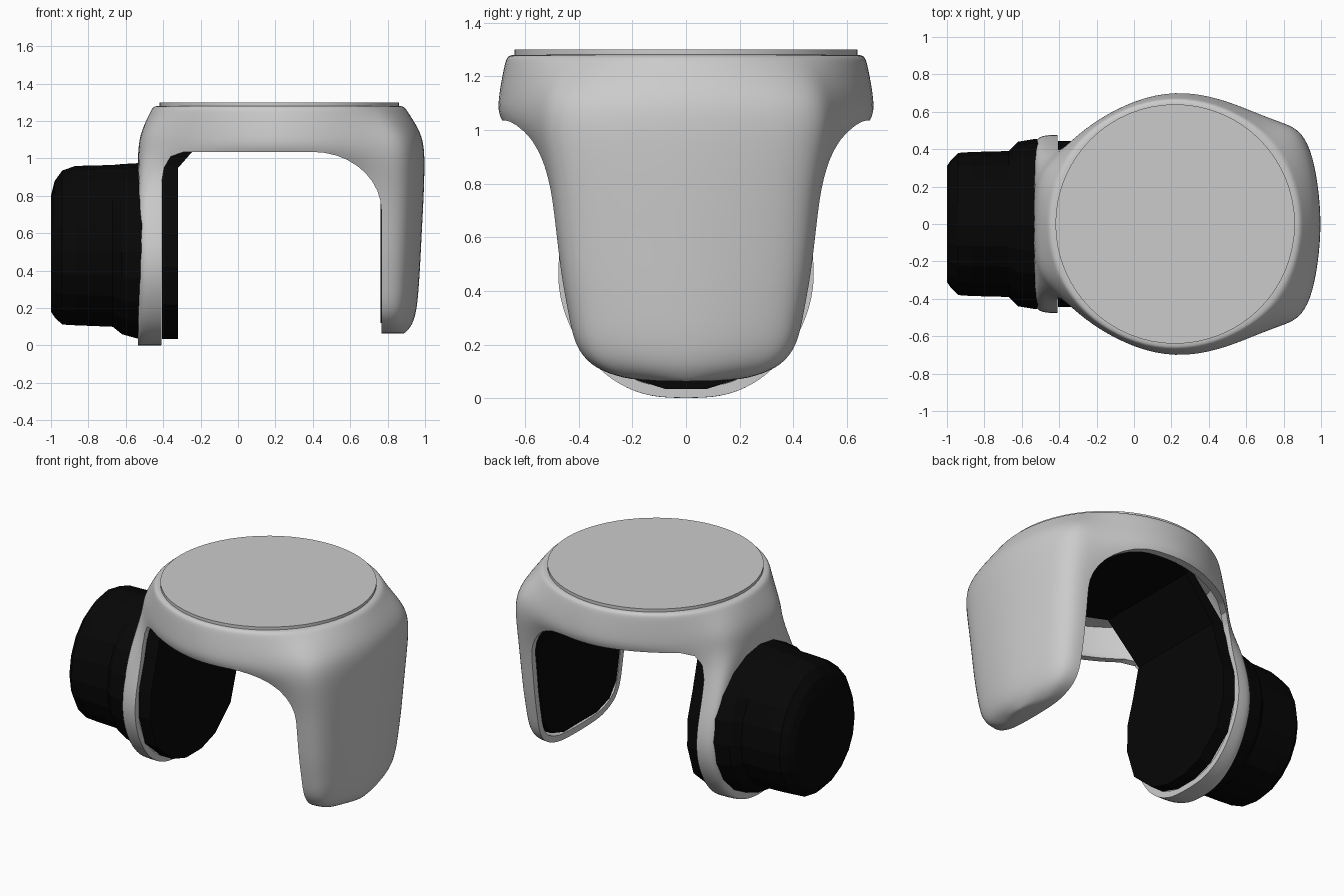
import bpy, bmesh, math

if "Cube" in bpy.data.objects:
    bpy.data.objects.remove(bpy.data.objects["Cube"])

CX = 0.22  # centre of the round cap

black = bpy.data.materials.new("black_plastic")
black.diffuse_color = (0.002, 0.002, 0.002, 1)
black.use_nodes = True
black.node_tree.nodes["Principled BSDF"].inputs["Base Color"].default_value = black.diffuse_color


def make(name, verts, faces, mat=None):
    me = bpy.data.meshes.new(name)
    me.from_pydata(verts, [], faces)
    bm = bmesh.new()
    bm.from_mesh(me)
    bmesh.ops.remove_doubles(bm, verts=bm.verts, dist=1e-5)
    bmesh.ops.recalc_face_normals(bm, faces=bm.faces)
    bm.to_mesh(me)
    bm.free()
    ob = bpy.data.objects.new(name, me)
    bpy.context.collection.objects.link(ob)
    if mat:
        me.materials.append(mat)
    return ob


def bridge(rings, n):
    return [(r * n + i, r * n + (i + 1) % n, (r + 1) * n + (i + 1) % n, (r + 1) * n + i)
            for r in range(rings - 1) for i in range(n)]


def activate(ob):
    bpy.ops.object.select_all(action='DESELECT')
    ob.select_set(True)
    bpy.context.view_layer.objects.active = ob


def lerp(a, b, t):
    return tuple(p + (q - p) * t for p, q in zip(a, b))


# Half outline of the shell seen from above, left to right
PLAN = [(-.535, 0), (-.535, .15), (-.51, .28), (-.43, .36), (-.33, .455), (-.2, .56),
        (0, .665), (CX, .718), (.45, .682), (.65, .60), (.78, .55), (.88, .515),
        (.945, .41), (.985, .22), (1.003, 0)]


def circle_plan(r):
    out = []
    for x, y in PLAN:
        d = math.hypot(x - CX, y)
        out.append((CX + (x - CX) * r / d, y * r / d))
    return out


def arm_plan(wl, wr, dx):
    left = [(-.535, 0), (-.535, .7 * wl), (-.535, .95 * wl), (-.48, wl), (-.38, wl)]
    mid = [(x, wl + (wr - wl) * (x + .38) / 1.03) for x in (-.2, 0, CX, .45)]
    right = [(.65, wr), (.78, wr), (.88 + dx / 2, .95 * wr), (.945 + dx, .78 * wr),
             (.985 + dx, .4 * wr), (1.003 + dx, 0)]
    return left + mid + right


# Shell levels: left height, right height, half outline
levels = [(1.282, 1.282, circle_plan(.62)), (1.282, 1.282, circle_plan(.675))]
for z, t in ((1.255, .1), (1.2, .45), (1.12, .88), (1.03, 1)):
    levels.append((z, z, [lerp(a, b, t) for a, b in zip(circle_plan(.682), PLAN)]))
levels.append((.93, .93, [lerp(a, b, .5) for a, b in zip(PLAN, arm_plan(.37, .52, 0))]))
for zl, zr, wl, wr, dx in ((.78, .78, .41, .505, -.005), (.6, .6, .465, .485, -.015),
                           (.45, .45, .485, .467, -.022), (.3, .32, .455, .442, -.03),
                           (.15, .2, .37, .42, -.04), (.06, .12, .27, .36, -.06),
                           (.015, .08, .17, .26, -.09), (.0, .062, .08, .16, -.11)):
    levels.append((zl, zr, arm_plan(wl, wr, dx)))

verts = []
m = len(PLAN)
for zl, zr, half in levels:
    full = half + [(x, -y) for x, y in reversed(half[1:-1])]
    for i, (x, y) in enumerate(full):
        j = i if i < m else 2 * (m - 1) - i
        t = min(max((j - 4) / 5, 0), 1)
        verts.append((x, y, zl + (zr - zl) * t))
n = 2 * (m - 1)
faces = bridge(len(levels), n)
for base in (0, (len(levels) - 1) * n):
    for i in range(m - 1):
        quad = [i, i + 1, (n - i - 1) % n, (n - i) % n]
        faces.append([base + k for k in dict.fromkeys(quad)])
shell = make("housing_shell", verts, faces)

# Arch-shaped cutter that opens the space between both arms
arch = [(-.41, -.5), (-.41, .86), (-.395, .95), (-.36, 1.01), (-.29, 1.035), (.4, 1.035)]
arch += [(.4 + .367 * math.sin(a), .72 + .315 * math.cos(a))
         for a in (math.radians(d) for d in range(10, 91, 10))] + [(.767, -.5)]
k = len(arch)
cutter = make("arch_cutter", [(x, y, z) for y in (-1.2, 1.2) for x, z in arch],
              bridge(2, k) + [list(range(k)), list(range(k, 2 * k))])
cutter.hide_render = True

# Round the shell, give it a wall and cut the arch
activate(shell)
mod = shell.modifiers.new("smooth", 'SUBSURF')
mod.levels = 2
mod = shell.modifiers.new("wall", 'SOLIDIFY')
mod.thickness = .04
mod.offset = -1
bpy.ops.object.modifier_apply(modifier="smooth")
bpy.ops.object.modifier_apply(modifier="wall")
mod = shell.modifiers.new("arch", 'BOOLEAN')
mod.operation = 'DIFFERENCE'
mod.solver = 'EXACT'
mod.object = cutter
bpy.ops.object.modifier_apply(modifier="arch")
bpy.ops.object.shade_smooth_by_angle(angle=math.radians(35))
bpy.data.objects.remove(cutter)

# Round lid
bpy.ops.mesh.primitive_cylinder_add(vertices=64, radius=.64, depth=.04, location=(CX, 0, 1.28))
lid = bpy.context.object
lid.name = "top_lid"
bpy.ops.object.shade_smooth_by_angle(angle=math.radians(35))

# Black liner: a strip down both arms and across the ceiling (x, z, half width, thickness direction)
path = [(-.32, .035, .08, -1, 0), (-.32, .08, .22, -1, 0), (-.32, .22, .38, -1, 0),
        (-.32, .42, .445, -1, 0), (-.32, .6, .44, -1, 0), (-.32, .76, .39, -1, 0),
        (-.32, .95, .34, -1, .3), (-.10, 1.2, .36, -.5, .5), (CX, 1.2, .50, 0, .5),
        (.5, 1.2, .52, .3, .5), (.69, 1.0, .47, .8, .5), (.763, .78, .45, 1, 0),
        (.763, .55, .43, 1, 0), (.763, .25, .37, 1, 0), (.763, .16, .30, 1, 0),
        (.763, .12, .17, 1, 0)]
verts = []
for x, z, w, nx, nz in path:
    ox, oz = x + .085 * nx, z + .085 * nz
    verts += [(x, -w, z), (x, w, z), (ox, w, oz), (ox, -w, oz)]
last = len(verts) - 4
make("inner_liner", verts, bridge(len(path), 4) + [[0, 1, 2, 3], [last + i for i in range(4)]], black)

# Motor housing on the left arm: x, half width, bottom z, top z
N = 20
stations = [(-.50, .45, .04, .97), (-.53, .455, .035, .975), (-.62, .44, .06, .97),
            (-.67, .39, .10, .965), (-.87, .385, .108, .96), (-.94, .38, .112, .935),
            (-.98, .34, .15, .88), (-1.0, .31, .18, .80)]
verts = []
for x, w, z0, z1 in stations:
    for i in range(N):
        a = 2 * math.pi * i / N
        s = math.sin(a)
        r = (z1 - .5) if s > 0 else (.5 - z0)
        verts.append((x, w * math.cos(a), .5 + r * s))
last = (len(stations) - 1) * N
make("motor_housing", verts, bridge(len(stations), N) +
     [list(range(N)), list(range(last, last + N))], black)
